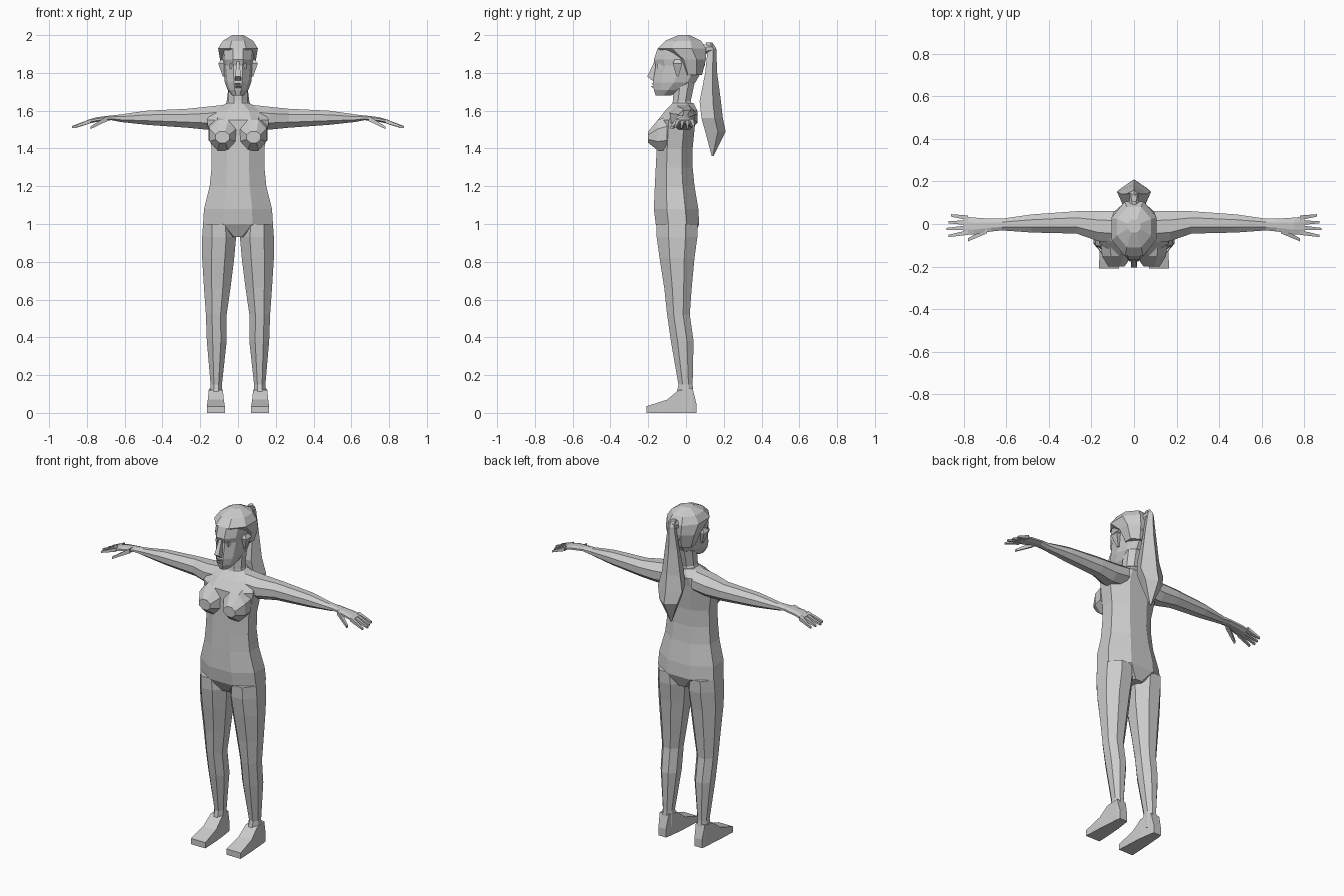
import bpy, bmesh
from math import sin, cos, tau

cube = bpy.data.objects.get("Cube")
if cube:
    bpy.data.objects.remove(cube, do_unlink=True)

clay = bpy.data.materials.new("light_grey")
clay.use_nodes = True
grey = (0.6, 0.6, 0.6, 1)
clay.diffuse_color = grey
clay.node_tree.nodes["Principled BSDF"].inputs["Base Color"].default_value = grey


# Sections: each gives its extent along x, y and z, and is flat along one of them
def level(z, outer, front, back, inner=None):
    return (-outer if inner is None else inner, outer), (front, back), (z, z)


def facing(y, inner, outer, low, high):
    return (inner, outer), (y, y), (low, high)


def across(x, front, back, low, high):
    return (x, x), (front, back), (low, high)


def outline(section, sides):
    """Regular polygon with a flat front, fitted to the extents of a section."""
    angles = [tau * (i + .5) / sides for i in range(sides)]
    us = [sin(a) / max(map(sin, angles)) for a in angles]
    reach = max(abs(cos(a)) for a in angles)
    vs = [-cos(a) / reach for a in angles]
    flat = [low == high for low, high in section].index(True)
    points = []
    for u, v in zip(us, vs):
        factors = [u, v]
        factors.insert(flat, 0)
        points.append([(low + high + f * (high - low)) / 2
                       for f, (low, high) in zip(factors, section)])
    return points


def loft(name, sections, sides=8, mirror=1):
    """Skin the sections and cap both ends."""
    bm = bmesh.new()
    rings = [[bm.verts.new((x * mirror, y, z)) for x, y, z in outline(s, sides)]
             for s in sections]
    for low, high in zip(rings, rings[1:]):
        for i in range(sides):
            bm.faces.new((low[i - 1], low[i], high[i], high[i - 1]))
    bm.faces.new(rings[0])
    bm.faces.new(rings[-1])
    bmesh.ops.recalc_face_normals(bm, faces=bm.faces)
    mesh = bpy.data.meshes.new(name)
    bm.to_mesh(mesh)
    bm.free()
    mesh.materials.append(clay)
    bpy.context.collection.objects.link(bpy.data.objects.new(name, mesh))


def pair(name, sections, sides=8):
    loft("left_" + name, sections, sides)
    loft("right_" + name, sections, sides, mirror=-1)


# Trunk and neck
loft("torso", [
    level(z=.93, outer=.05, front=-.12, back=.04),
    level(z=1, outer=.185, front=-.16, back=.07),
    level(z=1.08, outer=.18, front=-.17, back=.065),
    level(z=1.2, outer=.15, front=-.165, back=.045),
    level(z=1.3, outer=.14, front=-.16, back=.035),
    level(z=1.4, outer=.14, front=-.155, back=.035),
    level(z=1.55, outer=.165, front=-.15, back=.05),
    level(z=1.6, outer=.14, front=-.11, back=.06),
    level(z=1.64, outer=.06, front=-.07, back=.04)])
loft("neck", [
    level(z=1.6, outer=.07, front=-.08, back=.05),
    level(z=1.65, outer=.05, front=-.07, back=.025),
    level(z=1.77, outer=.05, front=-.06, back=.05)])
pair("bust", [
    facing(y=-.1, inner=0, outer=.155, low=1.39, high=1.57),
    facing(y=-.15, inner=.01, outer=.15, low=1.39, high=1.55),
    facing(y=-.2, inner=.045, outer=.12, low=1.43, high=1.49)])

# Head and face
loft("head", [
    level(z=1.68, outer=.03, front=-.16, back=-.08),
    level(z=1.71, outer=.055, front=-.17, back=-.02),
    level(z=1.75, outer=.07, front=-.175, back=.05),
    level(z=1.84, outer=.08, front=-.16, back=.1),
    level(z=1.87, outer=.085, front=-.17, back=.1),
    level(z=1.93, outer=.09, front=-.15, back=.1),
    level(z=1.96, outer=.07, front=-.11, back=.07)], sides=10)
loft("nose", [
    level(z=1.76, outer=.015, front=-.18, back=-.14),
    level(z=1.78, outer=.015, front=-.205, back=-.14),
    level(z=1.86, outer=.008, front=-.168, back=-.14)], sides=4)
for name, height in (("lower_lip", 1.72), ("upper_lip", 1.735)):
    loft(name, [
        level(z=height, outer=.025, front=-.175, back=-.14),
        level(z=height + .01, outer=.02, front=-.185, back=-.14)], sides=6)
pair("eye", [
    level(z=1.82, inner=.02, outer=.05, front=-.15, back=-.1),
    level(z=1.85, inner=.02, outer=.05, front=-.152, back=-.1)], sides=6)
pair("ear", [
    level(z=1.78, inner=.06, outer=.08, front=-.05, back=-.04),
    level(z=1.85, inner=.06, outer=.105, front=-.07, back=-.02),
    level(z=1.87, inner=.06, outer=.09, front=-.06, back=-.03)], sides=4)

# Hair
loft("hair_cap", [
    level(z=1.79, outer=.07, front=-.02, back=.085),
    level(z=1.87, outer=.095, front=-.06, back=.105),
    level(z=1.93, outer=.105, front=-.15, back=.105),
    level(z=1.97, outer=.08, front=-.11, back=.08),
    level(z=2, outer=.03, front=-.04, back=.02)])
loft("hair_band", [
    facing(y=.07, inner=-.025, outer=.025, low=1.89, high=1.95),
    facing(y=.14, inner=-.02, outer=.02, low=1.91, high=1.95)])
loft("ponytail", [
    level(z=1.96, outer=.015, front=.1, back=.14),
    level(z=1.93, outer=.02, front=.11, back=.16),
    level(z=1.8, outer=.04, front=.095, back=.165),
    level(z=1.65, outer=.06, front=.06, back=.185),
    level(z=1.56, outer=.08, front=.07, back=.195),
    level(z=1.49, outer=.06, front=.09, back=.21),
    level(z=1.36, outer=.005, front=.135, back=.145)], sides=5)

# Arms and hands
pair("arm", [
    across(x=.08, front=-.09, back=.06, low=1.51, high=1.63),
    across(x=.17, front=-.08, back=.06, low=1.5, high=1.62),
    across(x=.27, front=-.045, back=.06, low=1.51, high=1.61),
    across(x=.48, front=-.04, back=.045, low=1.525, high=1.6),
    across(x=.62, front=-.03, back=.025, low=1.54, high=1.58),
    across(x=.67, front=-.035, back=.025, low=1.55, high=1.575),
    across(x=.75, front=-.05, back=.03, low=1.54, high=1.565),
    across(x=.8, front=-.05, back=.035, low=1.53, high=1.55)])


def digit(name, start, end, radius):
    """Finger that tapers from its knuckle to its tip."""
    sections = []
    for (x, y, z), r in ((start, radius), (end, radius / 2)):
        sections.append(across(x=x, front=y - r, back=y + r, low=z - r, high=z + r))
    pair(name, sections, sides=4)


fingers = ("index_finger", "middle_finger", "ring_finger", "little_finger")
for i, name in enumerate(fingers):
    spread = .023 * i - .04
    digit(name, (.78, spread, 1.545), (.88 - .01 * abs(i - 1), spread * 1.4, 1.513), .011)
digit("thumb", (.69, -.03, 1.56), (.78, -.075, 1.51), .014)

# Legs and feet
pair("leg", [
    level(z=1, inner=.02, outer=.185, front=-.155, back=.06),
    level(z=.93, inner=.01, outer=.19, front=-.155, back=.06),
    level(z=.82, inner=.02, outer=.19, front=-.14, back=.045),
    level(z=.66, inner=.04, outer=.18, front=-.115, back=.03),
    level(z=.52, inner=.06, outer=.17, front=-.1, back=.02),
    level(z=.38, inner=.06, outer=.165, front=-.08, back=.04),
    level(z=.15, inner=.085, outer=.145, front=-.04, back=.035),
    level(z=.05, inner=.085, outer=.15, front=-.06, back=.045)])
pair("foot", [
    facing(y=.055, inner=.095, outer=.145, low=0, high=.05),
    facing(y=.035, inner=.09, outer=.15, low=0, high=.13),
    facing(y=-.04, inner=.08, outer=.155, low=0, high=.12),
    facing(y=-.1, inner=.075, outer=.16, low=0, high=.07),
    facing(y=-.21, inner=.07, outer=.165, low=0, high=.035)], sides=4)
